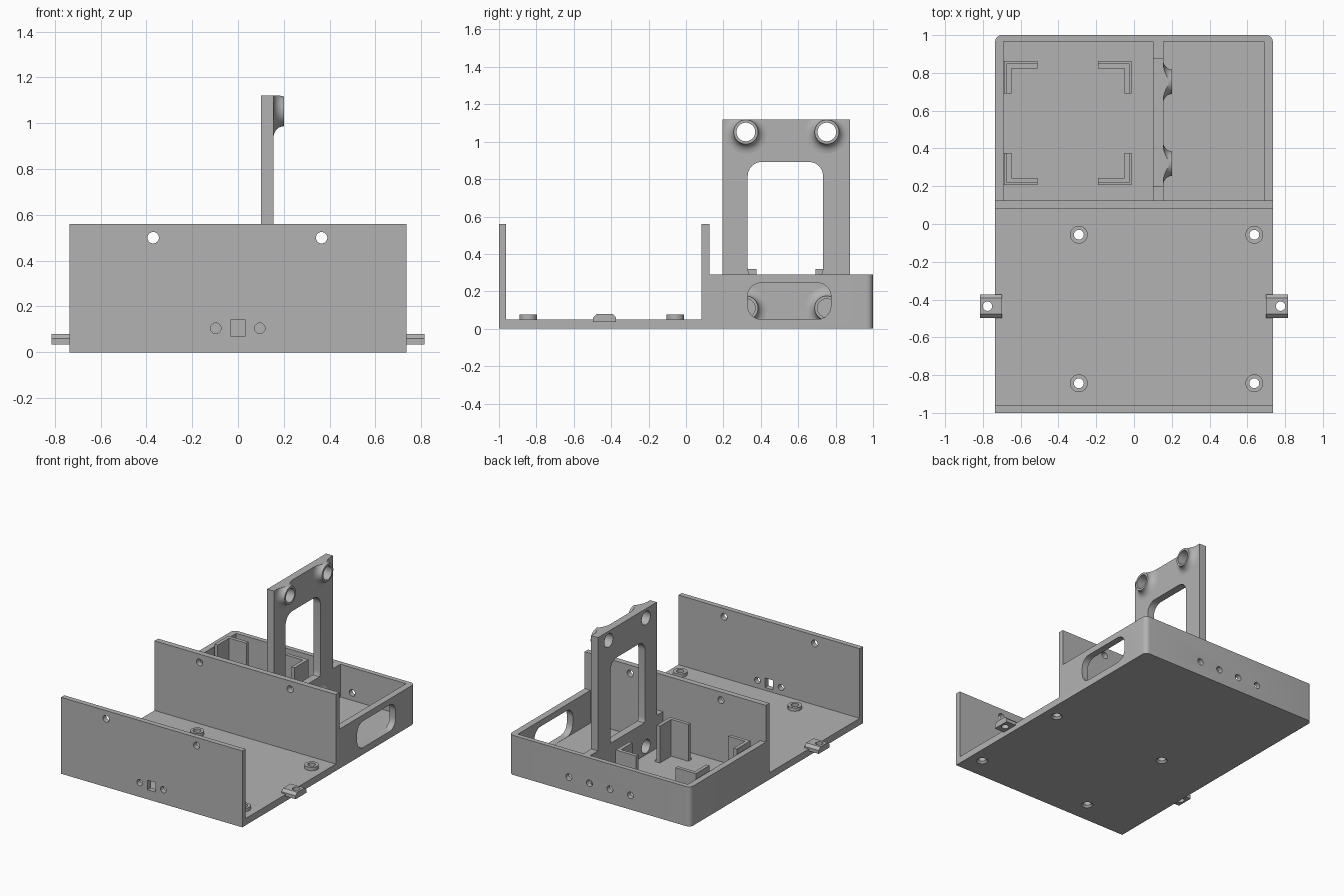
import bpy, bmesh
from math import sin, cos, pi
from mathutils import Vector

if "Cube" in bpy.data.objects:
    bpy.data.objects.remove(bpy.data.objects["Cube"], do_unlink=True)

mat = bpy.data.materials.new("plain grey")
mat.use_nodes = True
GREY = (0.45, 0.45, 0.45, 1)
mat.diffuse_color = GREY
mat.node_tree.nodes["Principled BSDF"].inputs["Base Color"].default_value = GREY


def make(name, bm):
    bmesh.ops.recalc_face_normals(bm, faces=bm.faces)
    mesh = bpy.data.meshes.new(name)
    bm.to_mesh(mesh)
    bm.free()
    mesh.materials.append(mat)
    obj = bpy.data.objects.new(name, mesh)
    bpy.context.collection.objects.link(obj)
    return obj


def place(axis, u, v, w):
    # u, v lie across the axis, w runs along it
    return Vector({"x": (w, u, v), "y": (u, w, v), "z": (u, v, w)}[axis])


def loft(name, axis, rings):
    # rings: list of (w, outline points), all with the same point count
    bm = bmesh.new()
    loops = [[bm.verts.new(place(axis, u, v, w)) for u, v in pts] for w, pts in rings]
    n = len(loops[0])
    for a, b in zip(loops, loops[1:]):
        for i in range(n):
            j = (i + 1) % n
            bm.faces.new((a[i], a[j], b[j], b[i]))
    bm.faces.new(loops[0])
    bm.faces.new(loops[-1])
    return make(name, bm)


def prism(name, axis, pts, lo, hi):
    return loft(name, axis, [(lo, pts), (hi, pts)])


def circle(u, v, r, n=32):
    return [(u + r * cos(2 * pi * i / n), v + r * sin(2 * pi * i / n)) for i in range(n)]


def rounded(u0, u1, v0, v1, radii, n=6):
    # rounded rectangle, radii start at the low-low corner and go anticlockwise
    pts = []
    corners = ((u0, v0, 1, 1), (u1, v0, -1, 1), (u1, v1, -1, -1), (u0, v1, 1, -1))
    for k, ((u, v, su, sv), r) in enumerate(zip(corners, radii)):
        for i in range(n + 1 if r else 1):
            a = pi + k * pi / 2 + i * pi / 2 / n
            pts.append((u + su * r + r * cos(a), v + sv * r + r * sin(a)) if r else (u, v))
    return pts


def box(name, x0, x1, y0, y1, z0, z1):
    return prism(name, "z", [(x0, y0), (x1, y0), (x1, y1), (x0, y1)], z0, z1)


def boolean(obj, tool, operation="DIFFERENCE"):
    mod = obj.modifiers.new("cut", "BOOLEAN")
    mod.operation, mod.object, mod.solver = operation, tool, "EXACT"
    graph = bpy.context.evaluated_depsgraph_get()
    mesh = bpy.data.meshes.new_from_object(obj.evaluated_get(graph))
    obj.modifiers.clear()
    obj.data = mesh
    bpy.data.objects.remove(tool, do_unlink=True)


def hole(obj, axis, u, v, r, lo, hi):
    boolean(obj, prism("cutter", axis, circle(u, v, r), lo, hi))


def smooth(obj):
    bpy.ops.object.select_all(action="DESELECT")
    obj.select_set(True)
    bpy.context.view_layer.objects.active = obj
    bpy.ops.object.shade_smooth_by_angle(angle=0.5)


W, FLOOR, RIM, TALL = 0.735, 0.05, 0.29, 0.56

# Floor plate and rear tray, with rounded rear corners
tray = prism("base_tray", "z", rounded(-W, W, -1, 1, (0, 0, 0.035, 0.035)), 0, RIM)
boolean(tray, box("cutter", -1, 1, -1.1, 0.085, FLOOR, 1))
boolean(tray, box("cutter", -0.69, 0.1, 0.125, 0.965, FLOOR, 1))
boolean(tray, box("cutter", 0.155, 0.687, 0.125, 0.965, FLOOR, 1))

# Tall front and middle panels
front = box("front_panel", -W, W, -1, -0.962, 0, TALL)
middle = box("middle_panel", -W, W, 0.083, 0.125, 0, TALL)
for x in (-0.37, 0.365):
    hole(front, "y", x, 0.5, 0.025, -1.1, -0.9)
    hole(middle, "y", x, 0.5, 0.025, 0, 0.2)
for x in (-0.097, 0.095):
    hole(front, "y", x, 0.105, 0.023, -1.1, -0.9)
boolean(front, box("cutter", -0.033, 0.033, -1.1, -0.9, 0.07, 0.14))
boolean(tray, box("cutter", -1, 1, -1.1, -0.962, -1, 1))
boolean(tray, box("cutter", -1, 1, 0.083, 0.125, FLOOR, 1))

# Side slot and rear holes in the tray
boolean(tray, prism("cutter", "x", rounded(0.33, 0.775, 0.051, 0.245, (0.07,) * 4), 0.66, 0.8))
for x in (-0.25, -0.083, 0.083, 0.25):
    hole(tray, "y", x, 0.105, 0.024, 0.9, 1.1)

# Round standoffs, with screw holes countersunk from below
for i, (x, y) in enumerate((x, y) for x in (-0.292, 0.637) for y in (-0.057, -0.843)):
    post = prism("standoff_%d" % (i + 1), "z", circle(x, y, 0.047), FLOOR, 0.075)
    hole(post, "z", x, y, 0.026, 0, 0.1)
    hole(tray, "z", x, y, 0.026, -0.1, 0.1)
    sink = [(-0.01, circle(x, y, 0.049)), (0.013, circle(x, y, 0.026))]
    boolean(tray, loft("cutter", "z", sink))
    smooth(post)

# Screw tabs at both sides
for name, s in (("left_tab", 1), ("right_tab", -1)):
    outline = [(-0.497, 0.035), (-0.373, 0.035), (-0.373, 0.06),
               (-0.393, 0.079), (-0.477, 0.079), (-0.497, 0.06)]
    tab = prism(name, "x", outline, s * 0.7, s * 0.815)
    hole(tab, "z", s * 0.776, -0.435, 0.025, 0, 0.1)
    smooth(tab)

# Upright plate with a rounded window
Y0, Y1, TOP = 0.195, 0.877, 1.12
plate = box("upright_plate", 0.1, 0.155, Y0, Y1, FLOOR, TOP)
boolean(plate, prism("cutter", "x", rounded(0.33, 0.733, 0.25, 0.892, (0.075,) * 4), 0, 0.3))

# Flared screw bosses, trimmed to the edges of the plate
for i, (y, z) in enumerate((y, z) for y in (0.32, 0.753) for z in (0.11, 1.052)):
    rings = [(0.15, circle(y, z, 0.115, 48))]
    for k in range(7):
        a = k / 6 * pi / 2
        rings.append((0.155 + 0.045 * (1 - cos(a)), circle(y, z, 0.115 - 0.05 * sin(a), 48)))
    boss = loft("screw_boss_%d" % (i + 1), "x", rings)
    boolean(boss, box("cutter", 0.1, 0.3, Y0, Y1, FLOOR, TOP), "INTERSECT")
    boolean(boss, prism("cutter", "x", rounded(0.33, 0.733, 0.25, 0.892, (0.075,) * 4), 0, 0.3))
    hole(boss, "x", y, z, 0.05, 0, 0.3)
    hole(plate, "x", y, z, 0.05, 0, 0.3)
    if z < RIM:
        hole(tray, "x", y, z, 0.05, 0.05, 0.2)
    smooth(boss)

# Four corner brackets, L shaped in plan, each with a low foot
for name, cx, sx in (("right", -0.675, 1), ("left", -0.025, -1)):
    for end, cy, sy in (("rear", 0.85, -1), ("front", 0.218, 1)):
        for part, out, top in (("bracket", 0, 0.32), ("foot", 0.012, 0.062)):
            t = 0.026
            ell = [(-out, -out), (0.165, -out), (0.165, t), (t, t), (t, 0.158), (-out, 0.158)]
            pts = [(cx + sx * u, cy + sy * v) for u, v in ell]
            prism("%s_%s_%s" % (end, name, part), "z", pts, FLOOR - 0.005, top)

for obj in (tray, front, middle, plate):
    smooth(obj)
